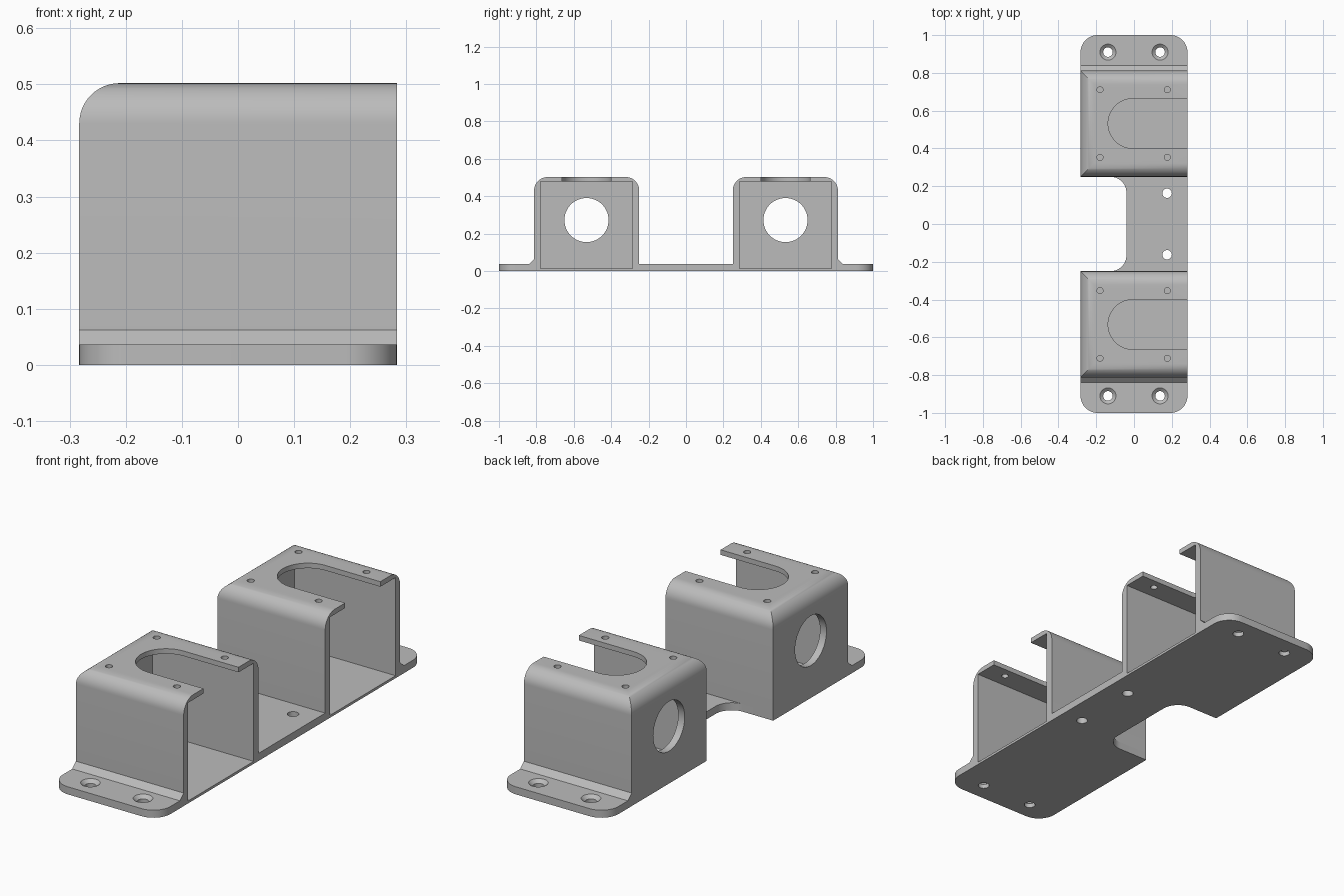
import bpy, bmesh
from math import sin, cos, pi
from mathutils import Matrix, Vector

old = bpy.data.objects.get("Cube")
if old:
    bpy.data.objects.remove(old, do_unlink=True)

HALF_X, PLATE = 0.283, 0.036       # half width, plate thickness
IN_Y, OUT_Y, TOP = 0.25, 0.812, 0.502   # housing extents
MID = 0.532                        # housing centre

grey = bpy.data.materials.new("light grey")
grey.use_nodes = True
colour = (0.5, 0.5, 0.5, 1)
grey.diffuse_color = colour
grey.node_tree.nodes["Principled BSDF"].inputs["Base Color"].default_value = colour


def to_object(name, bm):
    bmesh.ops.recalc_face_normals(bm, faces=bm.faces)
    mesh = bpy.data.meshes.new(name)
    bm.to_mesh(mesh)
    bm.free()
    mesh.materials.append(grey)
    ob = bpy.data.objects.new(name, mesh)
    bpy.context.collection.objects.link(ob)
    return ob


def prism(name, points, offset):
    """Extrude a closed 3D outline along offset."""
    bm = bmesh.new()
    face = bm.faces.new([bm.verts.new(p) for p in points])
    ext = bmesh.ops.extrude_face_region(bm, geom=[face])["geom"]
    bmesh.ops.translate(bm, vec=offset, verts=[v for v in ext if isinstance(v, bmesh.types.BMVert)])
    return to_object(name, bm)


def box_mesh(x0, x1, y0, y1, z0, z1):
    bm = bmesh.new()
    bmesh.ops.create_cube(bm, size=1)
    bmesh.ops.scale(bm, vec=(x1 - x0, y1 - y0, z1 - z0), verts=bm.verts)
    bmesh.ops.translate(bm, vec=((x0 + x1) / 2, (y0 + y1) / 2, (z0 + z1) / 2), verts=bm.verts)
    return bm


def drill(name, centre, r_low, r_high, depth, axis="Z", sides=40):
    bm = bmesh.new()
    turn = Matrix.Rotation(pi / 2, 4, "Y") if axis == "X" else Matrix()
    bmesh.ops.create_cone(bm, cap_ends=True, segments=sides, radius1=r_low, radius2=r_high,
                          depth=depth, matrix=Matrix.Translation(centre) @ turn)
    return to_object(name, bm)


def combine(target, tool, operation):
    """Apply a boolean and discard the tool."""
    mod = target.modifiers.new("boolean", "BOOLEAN")
    mod.operation, mod.solver, mod.object = operation, "EXACT", tool
    bpy.context.view_layer.update()
    graph = bpy.context.evaluated_depsgraph_get()
    mesh = bpy.data.meshes.new_from_object(target.evaluated_get(graph))
    target.modifiers.clear()
    target.data = mesh
    bpy.data.objects.remove(tool, do_unlink=True)


def arc(cx, cy, r, start, end, z=0, steps=12):
    return [(cx + r * cos(start + (end - start) * i / steps),
             cy + r * sin(start + (end - start) * i / steps), z) for i in range(steps + 1)]


# Base plate: rounded ends and a filleted notch on the closed side
R, F, NOTCH = 0.09, 0.085, -0.04
outline = (arc(HALF_X - R, -1 + R, R, -pi / 2, 0) + arc(HALF_X - R, 1 - R, R, 0, pi / 2)
           + arc(-HALF_X + R, 1 - R, R, pi / 2, pi) + [(-HALF_X, IN_Y, 0)]
           + arc(NOTCH - F, IN_Y - F, F, pi / 2, 0) + arc(NOTCH - F, -IN_Y + F, F, 0, -pi / 2)
           + [(-HALF_X, -IN_Y, 0)] + arc(-HALF_X + R, -1 + R, R, pi, pi * 1.5))
bracket = prism("mounting_bracket", outline, Vector((0, 0, PLATE)))

for s in (-1, 1):
    # Housing with three rounded top edges
    y0, y1 = sorted((s * IN_Y, s * OUT_Y))
    bm = box_mesh(-HALF_X, HALF_X, y0, y1, 0, TOP)
    edges = [e for e in bm.edges if all(v.co.z > TOP - 0.01 for v in e.verts)
             and not all(v.co.x > 0 for v in e.verts)]
    bmesh.ops.bevel(bm, geom=edges, offset=0.072, segments=12, profile=0.5, affect="EDGES")
    combine(bracket, to_object("housing", bm), "UNION")

    # Sloped strip where the housing meets the end flange
    strip = [(0.795, 0.02), (0.84, 0.02), (0.84, PLATE), (OUT_Y, 0.062), (0.795, 0.062)]
    combine(bracket, prism("sloped_strip", [(-HALF_X, s * y, z) for y, z in strip],
                           Vector((2 * HALF_X, 0, 0))), "UNION")

for s in (-1, 1):
    # Open cavity
    y0, y1 = sorted((s * 0.287, s * 0.778))
    combine(bracket, to_object("cavity", box_mesh(-HALF_X + 0.034, 0.4, y0, y1, 0.012, 0.478)), "DIFFERENCE")

    # Round-ended slot in the lid
    slot = arc(-0.005, s * MID, 0.132, pi / 2, pi * 1.5, 0.4, 32)
    slot += [(0.4, s * MID - 0.132, 0.4), (0.4, s * MID + 0.132, 0.4)]
    combine(bracket, prism("lid_slot", slot, Vector((0, 0, 0.2))), "DIFFERENCE")

    # Cable hole in the closed wall
    combine(bracket, drill("wall_hole", (-HALF_X, s * MID, 0.272), 0.118, 0.118, 0.2, "X", 64), "DIFFERENCE")

    # Small lid holes
    for x in (-0.18, 0.177):
        for dy in (-0.179, 0.179):
            combine(bracket, drill("lid_hole", (x, s * MID + dy, 0.49), 0.016, 0.016, 0.1, sides=24), "DIFFERENCE")

    # Countersunk flange holes and plain centre hole
    for x in (-0.138, 0.138):
        combine(bracket, drill("flange_hole", (x, s * 0.91, 0), 0.025, 0.025, 0.2), "DIFFERENCE")
        combine(bracket, drill("countersink", (x, s * 0.91, 0.03), 0.018, 0.053, 0.03), "DIFFERENCE")
    combine(bracket, drill("centre_hole", (0.175, s * 0.163, 0), 0.025, 0.025, 0.2), "DIFFERENCE")

bpy.ops.object.select_all(action="DESELECT")
bracket.select_set(True)
bpy.context.view_layer.objects.active = bracket
bpy.ops.object.shade_smooth_by_angle(angle=0.5)
